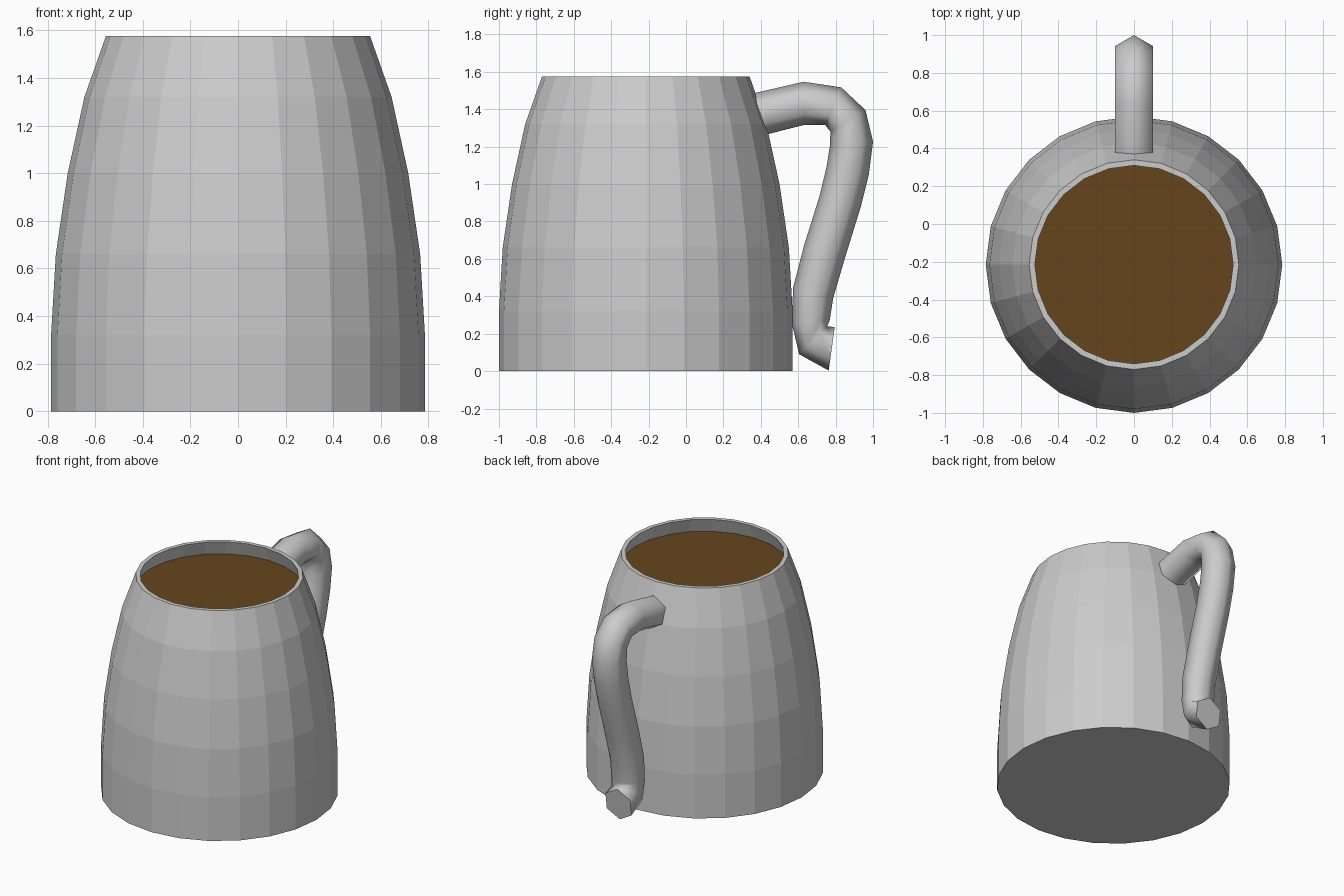
import bpy, bmesh
from math import sin, cos, pi
from mathutils import Vector

if "Cube" in bpy.data.objects:
    bpy.data.objects.remove(bpy.data.objects["Cube"])

CY, SIDES = -0.215, 24  # mug axis and facet count


def finish(name, bm):
    bmesh.ops.recalc_face_normals(bm, faces=bm.faces)
    mesh = bpy.data.meshes.new(name)
    bm.to_mesh(mesh)
    bm.free()
    obj = bpy.data.objects.new(name, mesh)
    bpy.context.collection.objects.link(obj)
    return obj


def bridge(bm, rings):
    for a, b in zip(rings, rings[1:]):
        for i in range(len(a)):
            j = (i + 1) % len(a)
            bm.faces.new((a[i], a[j], b[j], b[i])).smooth = False


def circle(bm, r, z):
    return [bm.verts.new((r * cos(2 * pi * i / SIDES), CY + r * sin(2 * pi * i / SIDES), z))
            for i in range(SIDES)]


# Mug body: faceted outer wall, rim and hollow inside
outer = [(0.785, 0), (0.785, 0.32), (0.765, 0.66), (0.715, 1.0), (0.645, 1.32), (0.555, 1.575)]
inner = [(0.525, 1.575), (0.615, 1.32), (0.685, 1.0), (0.735, 0.66), (0.755, 0.32), (0.755, 0.04)]
bm = bmesh.new()
rings = [circle(bm, r, z) for r, z in outer + inner]
bridge(bm, rings)
bm.faces.new(rings[0])
bm.faces.new(rings[-1])
finish("mug_body", bm)

# Coffee surface just below the rim
bm = bmesh.new()
bm.faces.new(circle(bm, 0.562, 1.47))
coffee = finish("coffee", bm)
mat = bpy.data.materials.new("coffee_brown")
mat.diffuse_color = (0.13, 0.06, 0.012, 1)
mat.use_nodes = True
mat.node_tree.nodes["Principled BSDF"].inputs["Base Color"].default_value = mat.diffuse_color
coffee.data.materials.append(mat)

# Handle: hexagonal tube, each ring given by its outer and inner (y, z) corner
sections = [
    ((0.36, 1.485), (0.43, 1.265)), ((0.63, 1.547), (0.635, 1.317)),
    ((0.83, 1.517), (0.745, 1.315)), ((0.96, 1.395), (0.772, 1.28)),
    ((1.0, 1.227), (0.77, 1.21)), ((0.977, 1.047), (0.752, 1.095)),
    ((0.935, 0.88), (0.715, 0.94)), ((0.85, 0.605), (0.632, 0.675)),
    ((0.787, 0.39), (0.572, 0.445)), ((0.768, 0.27), (0.567, 0.25)),
    ((0.755, 0.24), (0.605, 0.09)), ((0.795, 0.235), (0.763, 0.003)),
]
bm = bmesh.new()
rings = []
for o, i in sections:
    o, i = Vector((0, *o)), Vector((0, *i))
    mid, half = (o + i) / 2, (o - i) / 2
    rings.append([bm.verts.new(mid + half * cos(k * pi / 3) + Vector((0.115 * sin(k * pi / 3), 0, 0)))
                  for k in range(6)])
bridge(bm, rings)
for f in bm.faces:
    f.smooth = True
for ring in (rings[0], rings[-1]):
    cap = bm.faces.new(ring)
    for e in cap.edges:
        e.smooth = False
finish("handle", bm)
